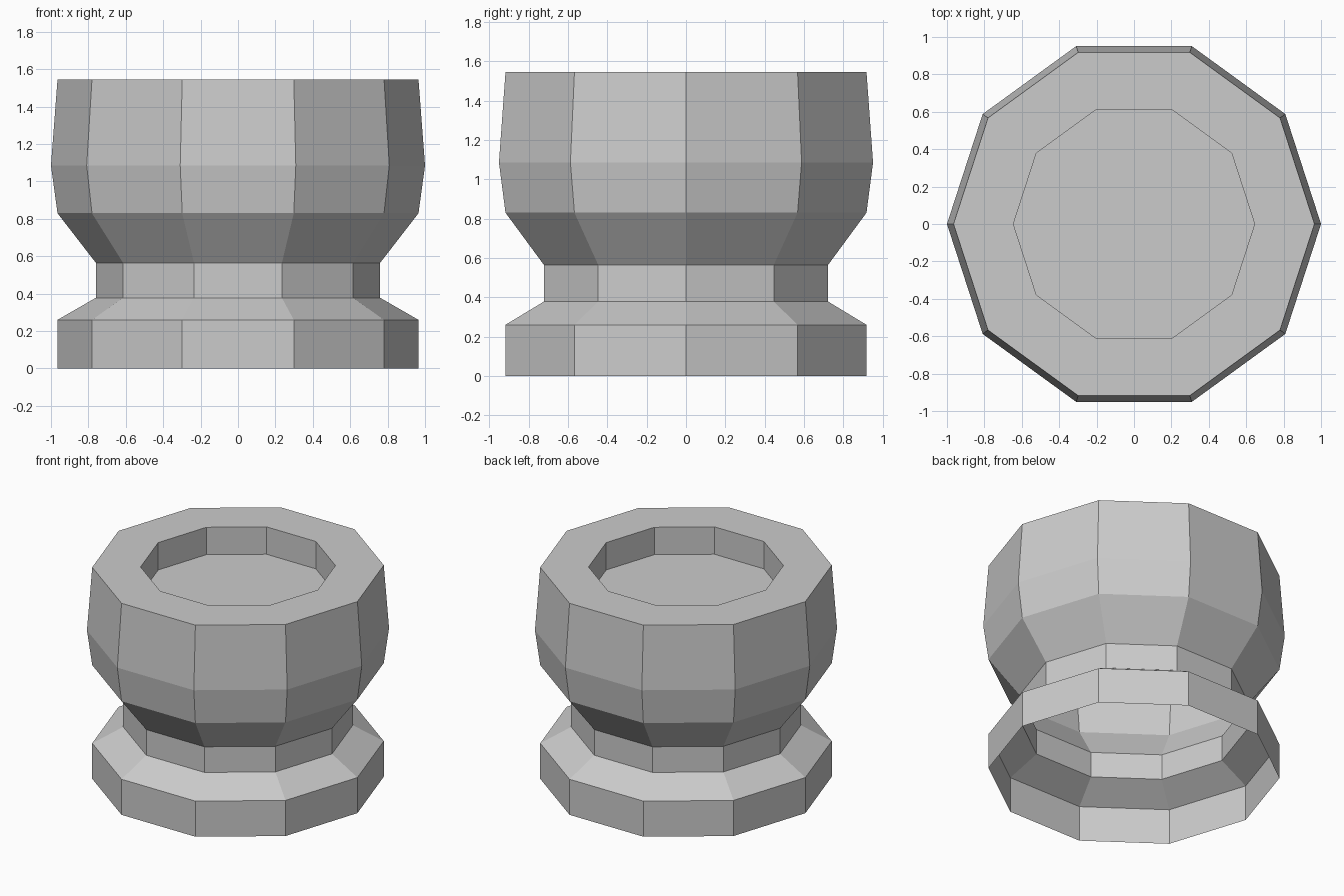
import bpy, bmesh, math

SIDES = 10

old = bpy.data.objects.get("Cube")
if old:
    bpy.data.objects.remove(old, do_unlink=True)

# Single plain grey material
grey = bpy.data.materials.new("plain_grey")
grey.use_nodes = True
colour = (0.6, 0.6, 0.6, 1.0)
grey.diffuse_color = colour
grey.node_tree.nodes["Principled BSDF"].inputs["Base Color"].default_value = colour


def lathe(name, profile, cap_end=False):
    """Turn a (radius, height) profile, listed bottom to top on the outside."""
    bm = bmesh.new()
    rings = []
    for radius, z in profile:
        angles = [math.tau * i / SIDES for i in range(SIDES)]
        rings.append([bm.verts.new((radius * math.cos(a), radius * math.sin(a), z))
                      for a in angles])
    for low, high in zip(rings, rings[1:]):
        for i in range(SIDES):
            j = (i + 1) % SIDES
            bm.faces.new((low[i], low[j], high[j], high[i]))
    if cap_end:
        bm.faces.new(rings[-1])
    mesh = bpy.data.meshes.new(name)
    bm.to_mesh(mesh)
    bm.free()
    mesh.materials.append(grey)
    obj = bpy.data.objects.new(name, mesh)
    bpy.context.collection.objects.link(obj)
    return obj


# Hollow foot, open underneath, with a sloped shoulder
lathe("foot", [(0.965, 0), (0.965, 0.26), (0.76, 0.378)])

# Narrow neck
lathe("neck", [(0.76, 0.378), (0.76, 0.565)])

# Flared bowl, flat rim and shallow recess with its floor
lathe("bowl", [(0.76, 0.565), (0.965, 0.83), (1.0, 1.085), (0.965, 1.545),
               (0.645, 1.545), (0.645, 1.345)], cap_end=True)
